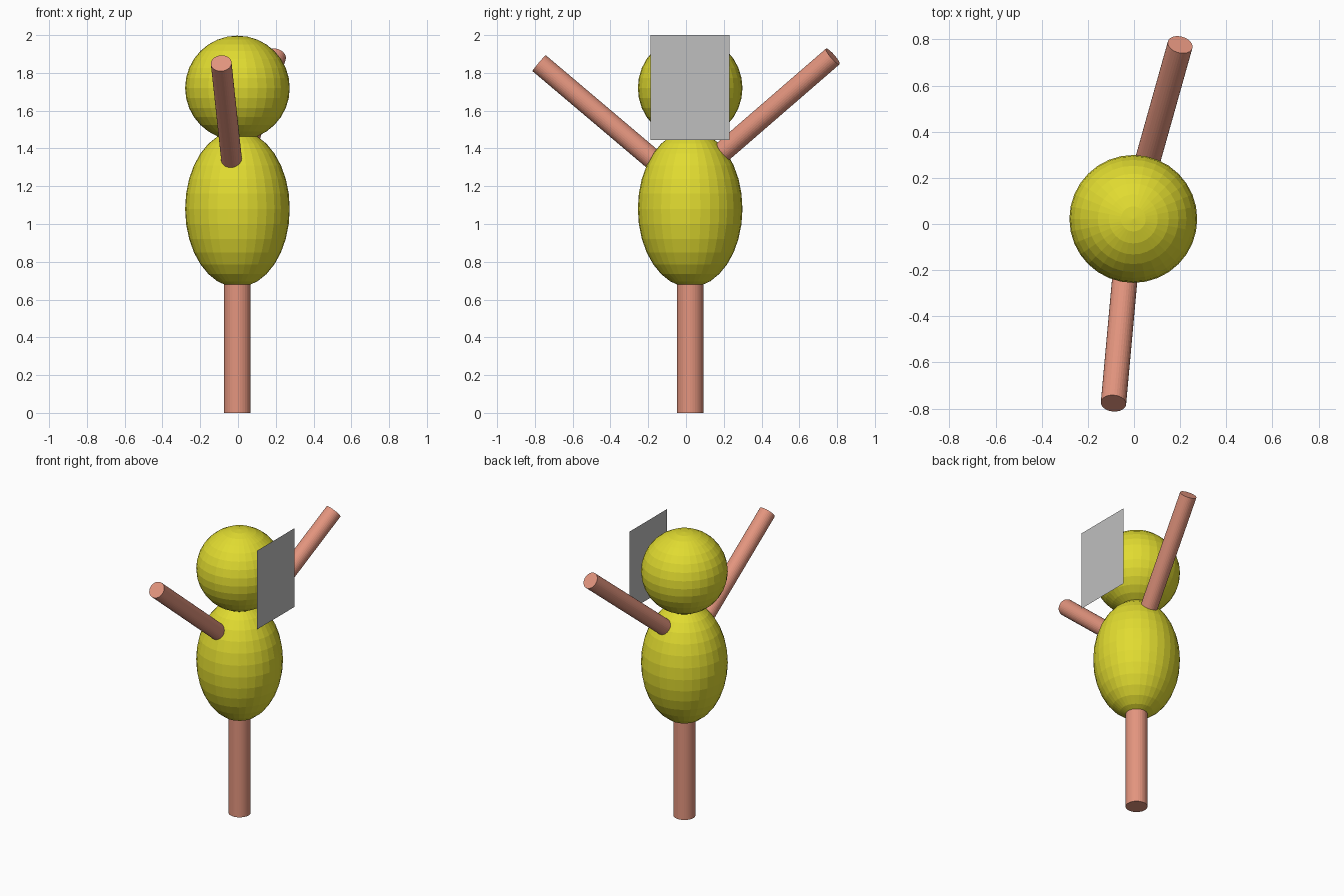
import bpy
from mathutils import Vector

if "Cube" in bpy.data.objects:
    bpy.data.objects.remove(bpy.data.objects["Cube"])


def material(name, rgb):
    m = bpy.data.materials.new(name)
    m.diffuse_color = (*rgb, 1.0)
    m.use_nodes = True
    m.node_tree.nodes["Principled BSDF"].inputs["Base Color"].default_value = m.diffuse_color
    return m


YELLOW = material("yellow", (0.75, 0.71, 0.03))
SALMON = material("salmon", (0.77, 0.30, 0.21))
GREY = material("grey", (0.52, 0.52, 0.52))

CX, CY = -0.003, 0.022   # axis of the figure


def finish(name, mat):
    ob = bpy.context.object
    ob.name = ob.data.name = name
    ob.data.materials.append(mat)
    return ob


def ball(name, z, radius, height):
    bpy.ops.mesh.primitive_uv_sphere_add(segments=32, ring_count=16, radius=1,
                                         location=(CX, CY, z))
    ob = finish(name, YELLOW)
    ob.scale = (radius, radius, height)


def rod(name, start, end, radius):
    a, b = Vector(start), Vector(end)
    bpy.ops.mesh.primitive_cylinder_add(vertices=32, radius=radius, depth=(b - a).length,
                                        location=(a + b) / 2)
    ob = finish(name, SALMON)
    ob.rotation_euler = (b - a).to_track_quat('Z', 'Y').to_euler()


# Round head and egg-shaped body
ball("head", 1.72, 0.277, 0.277)
ball("body", 1.08, 0.277, 0.415)

# Single leg and two raised arms, rooted inside the body
rod("leg", (CX, CY, 0), (CX, CY, 0.72), 0.07)
rod("front_arm", (-0.031, -0.14, 1.312), (-0.089, -0.777, 1.851), 0.055)
rod("back_arm", (0.024, 0.15, 1.344), (0.2, 0.777, 1.887), 0.055)

# Thin flat face plate touching the side of the head
bpy.ops.mesh.primitive_plane_add(size=1, location=(0.28, 0.02, 1.723),
                                 rotation=(1.5707963, 0, 1.5707963))
plate = finish("face_plate", GREY)
plate.scale = (0.418, 0.554, 1)
